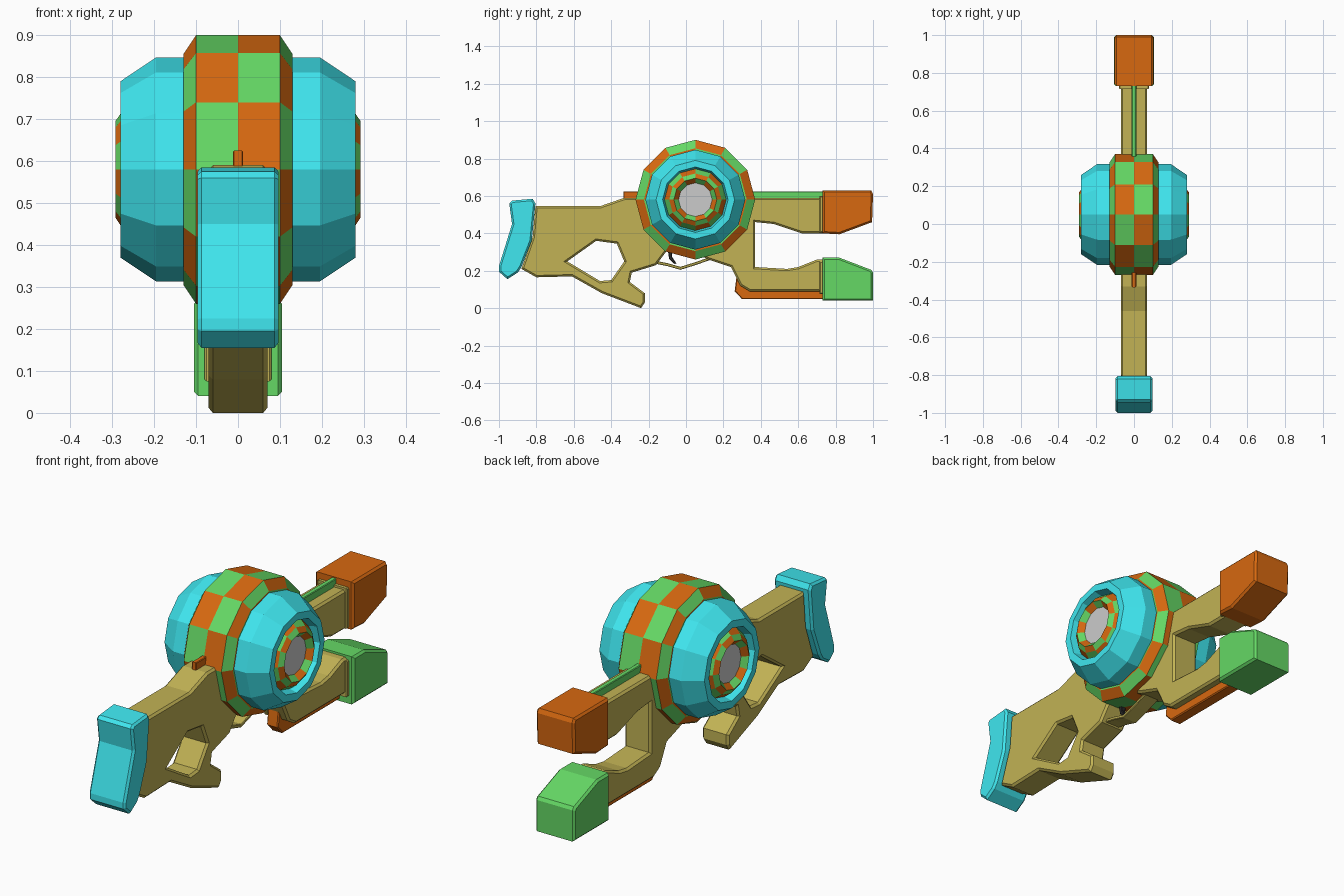
import bpy, bmesh, math
from mathutils import Matrix

if "Cube" in bpy.data.objects:
    bpy.data.objects.remove(bpy.data.objects["Cube"])


def mat(name, r, g, b):
    m = bpy.data.materials.new(name)
    m.diffuse_color = (r, g, b, 1)
    m.use_nodes = True
    m.node_tree.nodes["Principled BSDF"].inputs["Base Color"].default_value = m.diffuse_color
    return m


KHAKI = mat("khaki", .54, .45, .09)
CYAN = mat("cyan", .05, .8, .87)
ORANGE = mat("orange", .68, .14, .005)
GREEN = mat("green", .13, .69, .13)
DARK = mat("dark", .02, .02, .02)

# local x -> world y, local y -> world z, local z -> world x
SIDE = Matrix(((0, 0, 1, 0), (1, 0, 0, 0), (0, 1, 0, 0), (0, 0, 0, 1)))


def plate(name, outlines, half, material, bevel=.01):
    """Side profile(s) in (y, z), extruded along x with chamfered edges."""
    cu = bpy.data.curves.new(name + "_profile", 'CURVE')
    cu.dimensions = '2D'
    cu.fill_mode = 'BOTH'
    cu.extrude = half - bevel
    cu.bevel_depth = bevel
    cu.bevel_resolution = 0
    cu.offset = -bevel
    for pts in outlines:
        sp = cu.splines.new('POLY')
        sp.points.add(len(pts) - 1)
        for p, (y, z) in zip(sp.points, pts):
            p.co = (y, z, 0, 1)
        sp.use_cyclic_u = True
    tmp = bpy.data.objects.new(name + "_tmp", cu)
    bpy.context.collection.objects.link(tmp)
    dg = bpy.context.evaluated_depsgraph_get()
    me = bpy.data.meshes.new_from_object(tmp.evaluated_get(dg))
    bpy.data.objects.remove(tmp)
    me.transform(SIDE)
    me.materials.clear()
    me.materials.append(material)
    bm = bmesh.new()
    bm.from_mesh(me)
    bmesh.ops.remove_doubles(bm, verts=bm.verts, dist=1e-5)
    bmesh.ops.recalc_face_normals(bm, faces=bm.faces)
    for f in bm.faces:
        f.smooth = False
        f.material_index = 0
    bm.to_mesh(me)
    bm.free()
    ob = bpy.data.objects.new(name, me)
    bpy.context.collection.objects.link(ob)
    return ob


def box(y0, y1, z0, z1):
    return [[(y0, z0), (y1, z0), (y1, z1), (y0, z1)]]


def lathe(name, profile, mats, cap=False, n=12, y=.05, z=.58):
    """12-sided turning about the x axis; two materials give a checker."""
    bm = bmesh.new()
    rings = []
    for x, r in profile:
        rings.append([bm.verts.new((x, y - r * math.sin(2 * math.pi * i / n),
                                    z + r * math.cos(2 * math.pi * i / n)))
                      for i in range(n)])
    for j in range(len(rings) - 1):
        for i in range(n):
            k = (i + 1) % n
            f = bm.faces.new((rings[j][i], rings[j][k], rings[j + 1][k], rings[j + 1][i]))
            f.material_index = (i + j) % max(1, len(mats))
    if cap:
        bm.faces.new(rings[-1])
    bmesh.ops.recalc_face_normals(bm, faces=bm.faces)
    me = bpy.data.meshes.new(name)
    bm.to_mesh(me)
    bm.free()
    for m in mats:
        me.materials.append(m)
    ob = bpy.data.objects.new(name, me)
    bpy.context.collection.objects.link(ob)


# Main frame: stock, grip, two front bars, with a thumb hole
outer = [(-.805, .545), (-.46, .545), (-.33, .59), (.74, .59), (.74, .40), (.62, .40),
         (.47, .45), (.37, .46), (.37, .22), (.54, .21), (.60, .22), (.70, .26),
         (.74, .26), (.74, .09), (.34, .09), (.29, .12), (.24, .22), (.12, .26),
         (.04, .30), (-.10, .31), (-.16, .23), (-.29, .19), (-.30, .14), (-.22, .08),
         (-.22, .03), (-.24, 0), (-.45, .08), (-.61, .17), (-.80, .165),
         (-.88, .21), (-.82, .38)]
hole = [(-.48, .36), (-.37, .345), (-.33, .25), (-.40, .15), (-.46, .145), (-.635, .25)]
plate("frame", [outer, hole], .07, KHAKI)

# Trigger and its guard
guard = [(-.20, .245), (-.10, .225), (-.03, .205), (.05, .23), (.15, .265)]
plate("trigger_guard", [guard + [(y, z + .016) for y, z in reversed(guard)]],
      .04, KHAKI, .003)
plate("trigger", [[(-.10, .33), (-.07, .33), (-.075, .275), (-.052, .24),
                   (-.06, .235), (-.09, .262)]], .012, DARK, .003)

# Butt pad
plate("butt_pad", [[(-.945, .56), (-.93, .575), (-.82, .585), (-.805, .56), (-.825, .36),
                    (-.88, .22), (-.90, .19), (-.955, .155), (-1, .195), (-1, .225),
                    (-.93, .45)]], .097, CYAN)

# Front end blocks and the collars behind them
plate("upper_block", [[(.73, .63), (.99, .63), (1, .61), (.995, .46), (.82, .395),
                       (.73, .40)]], .102, ORANGE)
plate("lower_block", [[(.73, .27), (.82, .27), (.99, .205), (1, .19), (1, .04),
                       (.73, .04)]], .105, GREEN)
plate("upper_collar", box(.715, .74, .405, .60), .08, KHAKI, .005)
plate("lower_collar", box(.715, .74, .075, .25), .08, KHAKI, .005)

# Sight rails
plate("top_rail", box(.33, .74, .58, .625), .012, GREEN, .003)
plate("rear_sight", box(-.335, -.2, .58, .625), .012, ORANGE, .003)
plate("under_rail", [[(.26, .09), (.30, .048), (.74, .048), (.74, .10), (.34, .10),
                      (.27, .17)]], .03, ORANGE, .005)

# Drum: checkered centre band, then shell, checkered hub and disc on each side
lathe("drum_band", [(-.13, .25), (-.13, .275), (-.10, .32), (0, .32), (.10, .32),
                    (.13, .275), (.13, .25)], [GREEN, ORANGE])
for side, s in (("left", -1), ("right", 1)):
    def m(pts):
        return [(s * x, r) for x, r in pts]
    lathe("drum_shell_" + side, m([(.12, .267), (.195, .267), (.28, .21), (.28, .175),
                                   (.24, .165)]), [CYAN])
    lathe("drum_hub_" + side, m([(.24, .165), (.275, .14), (.292, .115), (.265, .09)]),
          [ORANGE, GREEN])
    lathe("hub_disc_" + side, m([(.24, .09), (.265, .09)]), [], cap=True)
